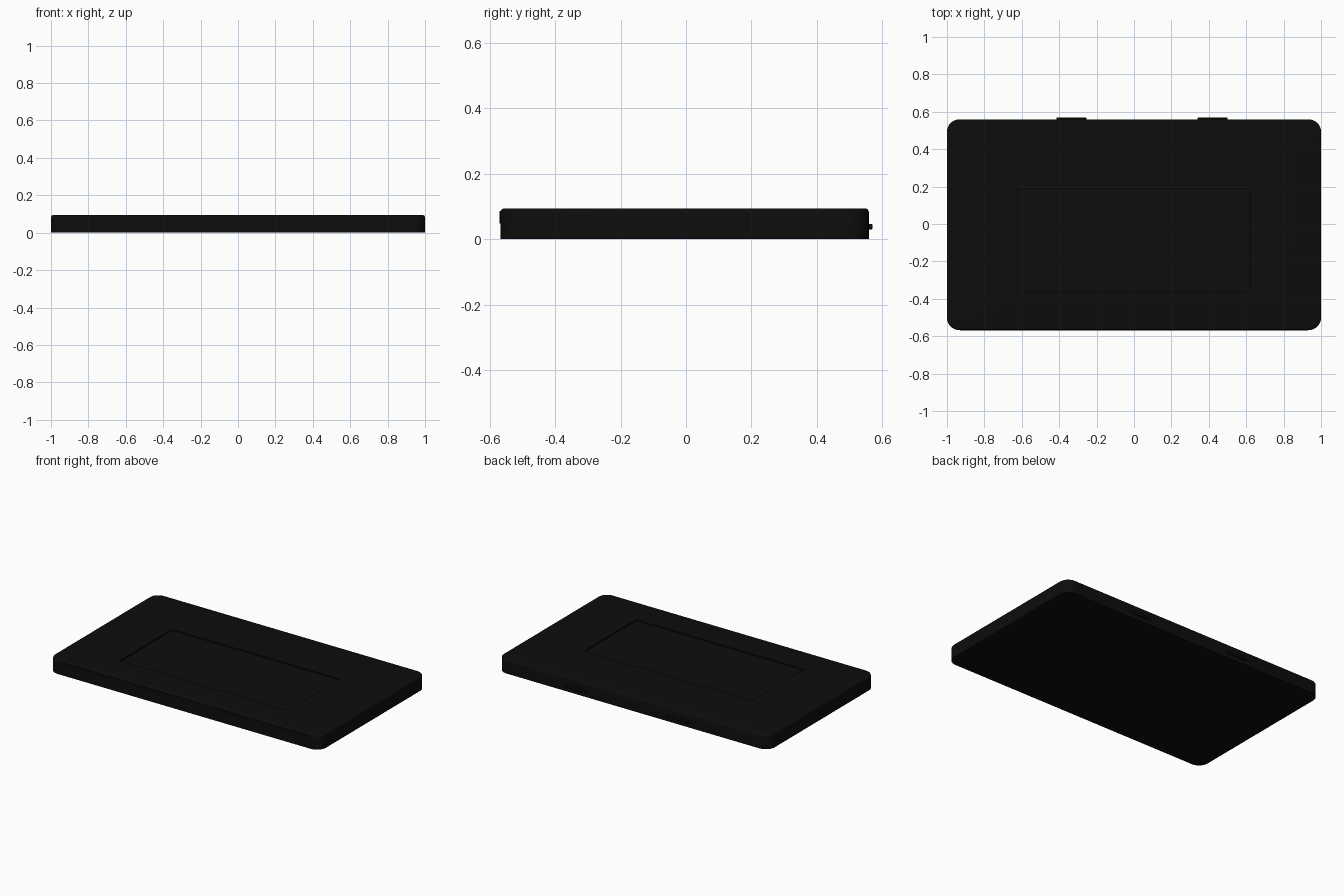
import bpy, bmesh
from math import sin, cos, pi

if "Cube" in bpy.data.objects:
    bpy.data.objects.remove(bpy.data.objects["Cube"])

black = bpy.data.materials.new("black_plastic")
black.diffuse_color = (0.004, 0.004, 0.004, 1)
black.use_nodes = True
black.node_tree.nodes["Principled BSDF"].inputs["Base Color"].default_value = black.diffuse_color


def outline(x0, x1, y0, y1, r, n=8):
    """Rounded rectangle, counter-clockwise."""
    pts = []
    for i, (cx, cy) in enumerate([(x1 - r, y1 - r), (x0 + r, y1 - r),
                                  (x0 + r, y0 + r), (x1 - r, y0 + r)]):
        for k in range(n + 1):
            a = (i + k / n) * pi / 2
            pts.append((cx + r * cos(a), cy + r * sin(a)))
    return pts


def finish(bm, name):
    bmesh.ops.recalc_face_normals(bm, faces=bm.faces)
    me = bpy.data.meshes.new(name)
    bm.to_mesh(me)
    bm.free()
    ob = bpy.data.objects.new(name, me)
    bpy.context.collection.objects.link(ob)
    me.materials.append(black)
    bpy.context.view_layer.objects.active = ob
    ob.select_set(True)
    bpy.ops.object.shade_smooth_by_angle(angle=0.6)
    ob.select_set(False)
    return ob


# Slab: stacked outlines with a rounded upper edge, then the shallow top recess
H, E, DEPTH = 0.094, 0.012, 0.009
bm = bmesh.new()
levels = [(0, 0)] + [(E * (1 - cos(k * pi / 8)), H - E + E * sin(k * pi / 8)) for k in range(5)]
rings = [[bm.verts.new((x, y, z)) for x, y in
          outline(-1 + d, 1 - d, -0.567 + d, 0.559 - d, 0.066 - d)] for d, z in levels]
for z in (H, H - DEPTH):
    rings.append([bm.verts.new((x, y, z)) for x, y in outline(-0.62, 0.62, -0.36, 0.19, 0.004)])
for a, b in zip(rings, rings[1:]):
    for i in range(len(a)):
        j = (i + 1) % len(a)
        bm.faces.new((a[i], a[j], b[j], b[i]))
bm.faces.new(rings[0])
bm.faces.new(rings[-1])
finish(bm, "tablet_body")


def edge_part(name, x0, x1, z0, z1, r, y0, y1):
    """Rounded bar standing out of the front or back edge."""
    bm = bmesh.new()
    a, b = [[bm.verts.new((x, y, z)) for x, z in outline(x0, x1, z0, z1, r)] for y in (y0, y1)]
    for i in range(len(a)):
        j = (i + 1) % len(a)
        bm.faces.new((a[i], a[j], b[j], b[i]))
    bm.faces.new(a)
    bm.faces.new(b)
    return finish(bm, name)


# Two pill-shaped buttons on the back edge, thin raised strip on the front
for name, x in (("left_button", -0.335), ("right_button", 0.42)):
    ob = edge_part(name, x - 0.08, x + 0.08, 0.029, 0.047, 0.008, 0.54, 0.57)
    bev = ob.modifiers.new("soft_edge", "BEVEL")
    bev.width, bev.segments = 0.004, 2
edge_part("front_strip", -0.93, 0.93, 0.048, 0.086, 0.004, -0.57, -0.56)
